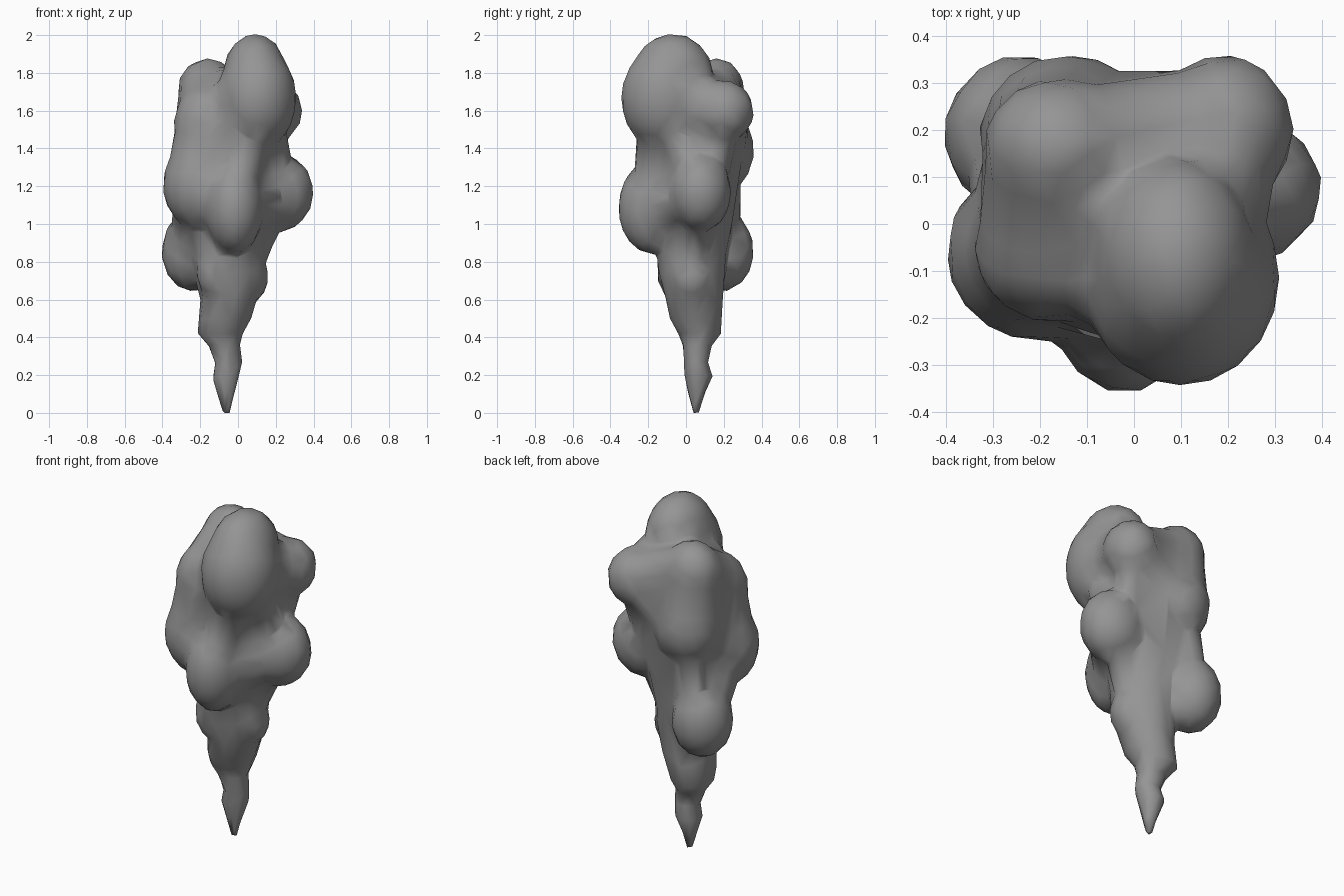
import bpy, bmesh, math
from mathutils import Matrix, Vector

if "Cube" in bpy.data.objects:
    bpy.data.objects.remove(bpy.data.objects["Cube"], do_unlink=True)

grey = bpy.data.materials.new("smoke grey")
grey.use_nodes = True
grey.diffuse_color = (0.3, 0.3, 0.3, 1)
grey.node_tree.nodes["Principled BSDF"].inputs["Base Color"].default_value = (0.3, 0.3, 0.3, 1)

bm = bmesh.new()

# Lumps of the cloud: centre, radii
lumps = {
    "crown": ((0.10, -0.115, 1.67), (0.21, 0.23, 0.28)),
    "crest": ((0.09, -0.07, 1.79), (0.17, 0.215, 0.22)),
    "upper right": ((0.19, 0.20, 1.60), (0.15, 0.16, 0.165)),
    "upper left": ((-0.16, 0.165, 1.71), (0.16, 0.145, 0.17)),
    "middle back": ((-0.14, 0.18, 1.39), (0.19, 0.18, 0.22)),
    "left": ((-0.20, -0.06, 1.21), (0.20, 0.19, 0.24)),
    "shoulder": ((-0.175, -0.05, 1.53), (0.165, 0.16, 0.21)),
    "right": ((0.21, 0.075, 1.17), (0.19, 0.165, 0.21)),
    "front": ((-0.02, -0.17, 1.09), (0.155, 0.19, 0.25)),
    "lower left": ((-0.24, 0.19, 0.86), (0.165, 0.17, 0.215)),
    "lower right": ((0.065, 0.03, 0.72), (0.095, 0.11, 0.13)),
    "lower front": ((-0.12, -0.055, 0.76), (0.10, 0.10, 0.16)),
}

# Saddles that fill the valleys between neighbouring lumps: size, names
saddles = [
    (0.92, "left", "shoulder"),
    (0.95, "shoulder", "upper left", "middle back"),
    (0.80, "crown", "upper right"),
    (0.65, "crown", "upper left"),
    (0.85, "upper left", "upper right"),
    (0.80, "upper left", "upper right", "middle back"),
    (0.65, "upper right", "lower right", "middle back"),
    (0.65, "right", "middle back"),
    (0.85, "middle back", "left"),
    (0.60, "crown", "front"),
    (0.75, "crown", "left"),
    (0.75, "crown", "shoulder"),
    (0.80, "front", "left"),
    (0.75, "front", "right"),
    (0.55, "crown", "right"),
    (0.70, "left", "lower left"),
    (0.60, "middle back", "lower left"),
    (0.45, "right", "lower right"),
]


def puff(target, name, size=1):
    """Rounded cloud lump."""
    centre, radii = lumps[name]
    place = Matrix.Translation(centre) @ Matrix.Diagonal((*(Vector(radii) * size), 1))
    return bmesh.ops.create_icosphere(target, subdivisions=3, radius=1, matrix=place)["verts"]


def saddle(size, *names):
    """Hull around shrunken copies of several lumps."""
    scratch = bmesh.new()
    points = [v.co.copy() for name in names for v in puff(scratch, name, size)]
    scratch.free()
    verts = [bm.verts.new(p) for p in points]
    hull = bmesh.ops.convex_hull(bm, input=verts)
    inner = [g for g in hull["geom_interior"] if isinstance(g, bmesh.types.BMVert)]
    bmesh.ops.delete(bm, geom=inner, context="VERTS")


def column(rings, sides=14):
    """Tapered core lofted through (z, x min, x max, y min, y max)."""
    loops = []
    for z, x0, x1, y0, y1 in rings:
        loop = []
        for i in range(sides):
            a = math.tau * i / sides
            loop.append(bm.verts.new(((x0 + x1) / 2 + (x1 - x0) / 2 * math.cos(a),
                                      (y0 + y1) / 2 + (y1 - y0) / 2 * math.sin(a), z)))
        loops.append(loop)
    for low, high in zip(loops, loops[1:]):
        for i in range(sides):
            j = (i + 1) % sides
            bm.faces.new((low[i], low[j], high[j], high[i]))
    bm.faces.new(loops[0][::-1])
    bm.faces.new(loops[-1])


# Core from the pointed tip to the crown
column([
    (-0.005, -0.08, -0.04, 0.035, 0.07),
    (0.10, -0.11, -0.02, 0.01, 0.10),
    (0.20, -0.14, 0.01, -0.015, 0.145),
    (0.27, -0.12, 0.025, -0.01, 0.12),
    (0.36, -0.16, 0.01, -0.02, 0.14),
    (0.42, -0.215, 0.025, -0.04, 0.19),
    (0.50, -0.21, 0.07, -0.09, 0.19),
    (0.60, -0.20, 0.10, -0.11, 0.20),
    (0.75, -0.23, 0.14, -0.15, 0.21),
    (0.85, -0.25, 0.14, -0.16, 0.22),
    (1.00, -0.28, 0.17, -0.18, 0.25),
    (1.20, -0.31, 0.21, -0.20, 0.28),
    (1.40, -0.33, 0.24, -0.23, 0.31),
    (1.58, -0.32, 0.26, -0.20, 0.29),
    (1.75, -0.18, 0.20, -0.10, 0.20),
])

for name in lumps:
    puff(bm, name)
for entry in saddles:
    saddle(*entry)

source = bpy.data.meshes.new("plume_source")
bmesh.ops.recalc_face_normals(bm, faces=bm.faces)
bm.to_mesh(source)
bm.free()
plume = bpy.data.objects.new("smoke_plume", source)
bpy.context.collection.objects.link(plume)

# Fuse, soften and reduce to a coarse smooth-shaded skin
fuse = plume.modifiers.new("fuse", "REMESH")
fuse.mode = "VOXEL"
fuse.voxel_size = 0.014
soften = plume.modifiers.new("soften", "SMOOTH")
soften.factor = 0.5
soften.iterations = 12
reduce = plume.modifiers.new("reduce", "DECIMATE")
reduce.ratio = 0.025
bpy.context.view_layer.update()
skin = bpy.data.meshes.new_from_object(plume.evaluated_get(bpy.context.evaluated_depsgraph_get()))
plume.modifiers.clear()
plume.data = skin
bpy.data.meshes.remove(source)

# Rest the tip on the ground
low = min(v.co.z for v in skin.vertices)
skin.transform(Matrix.Translation((0, 0, -low)))
skin.materials.clear()
skin.materials.append(grey)
for p in skin.polygons:
    p.use_smooth = True
    p.material_index = 0
